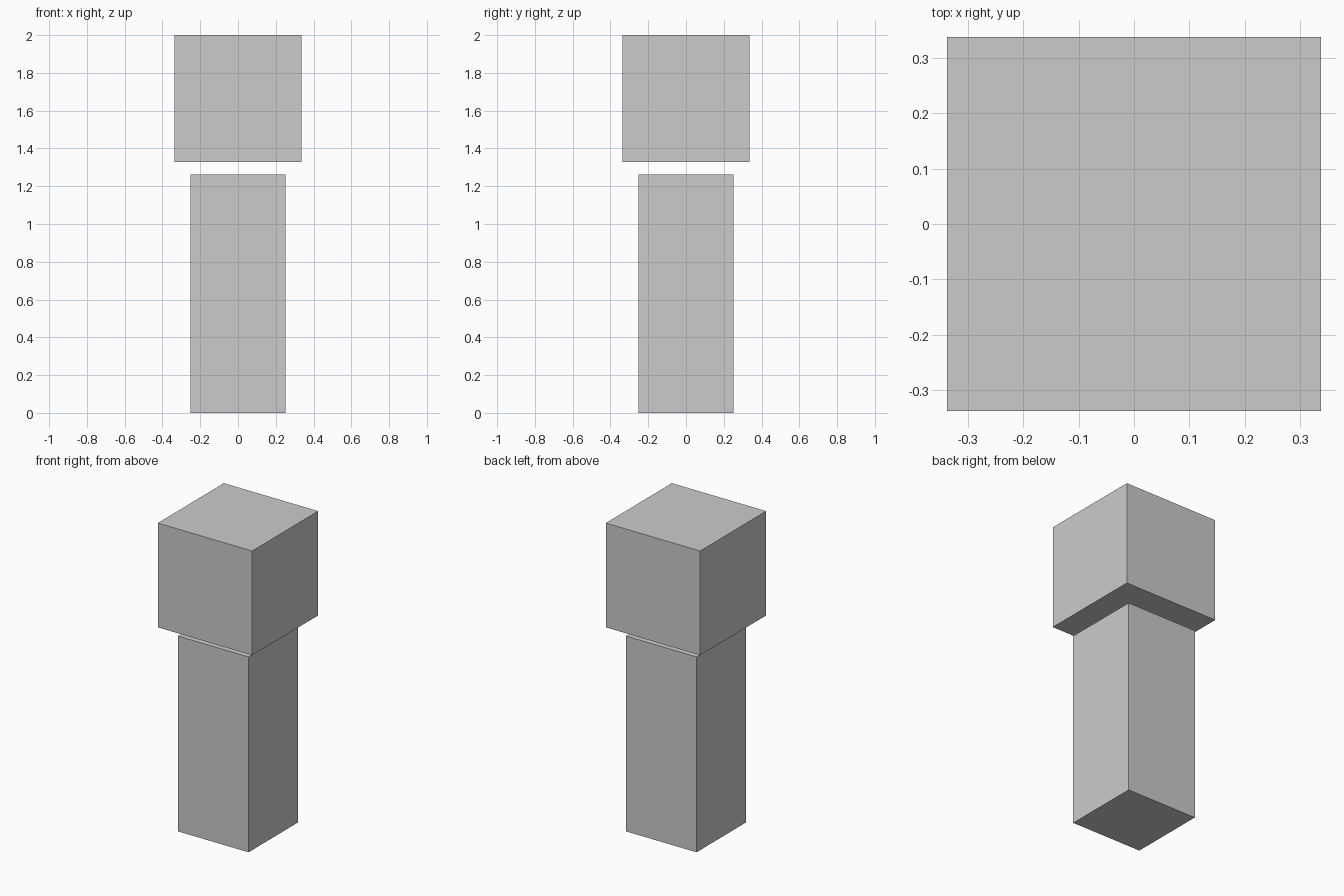
import bpy

if "Cube" in bpy.data.objects:
    bpy.data.objects.remove(bpy.data.objects["Cube"])


def box(name, width, z_bottom, z_top):
    """Square box centred on the z axis, spanning two heights."""
    height = z_top - z_bottom
    bpy.ops.mesh.primitive_cube_add(size=1, location=(0, 0, (z_bottom + z_top) / 2))
    obj = bpy.context.object
    obj.name = name
    obj.scale = (width, width, height)
    bpy.ops.object.transform_apply(location=False, rotation=False, scale=True)
    return obj


# Tall square body standing on the floor
box("body", 0.504, 0.0, 1.261)

# Wider cube head floating just above the body
box("head", 0.674, 1.327, 2.0)
